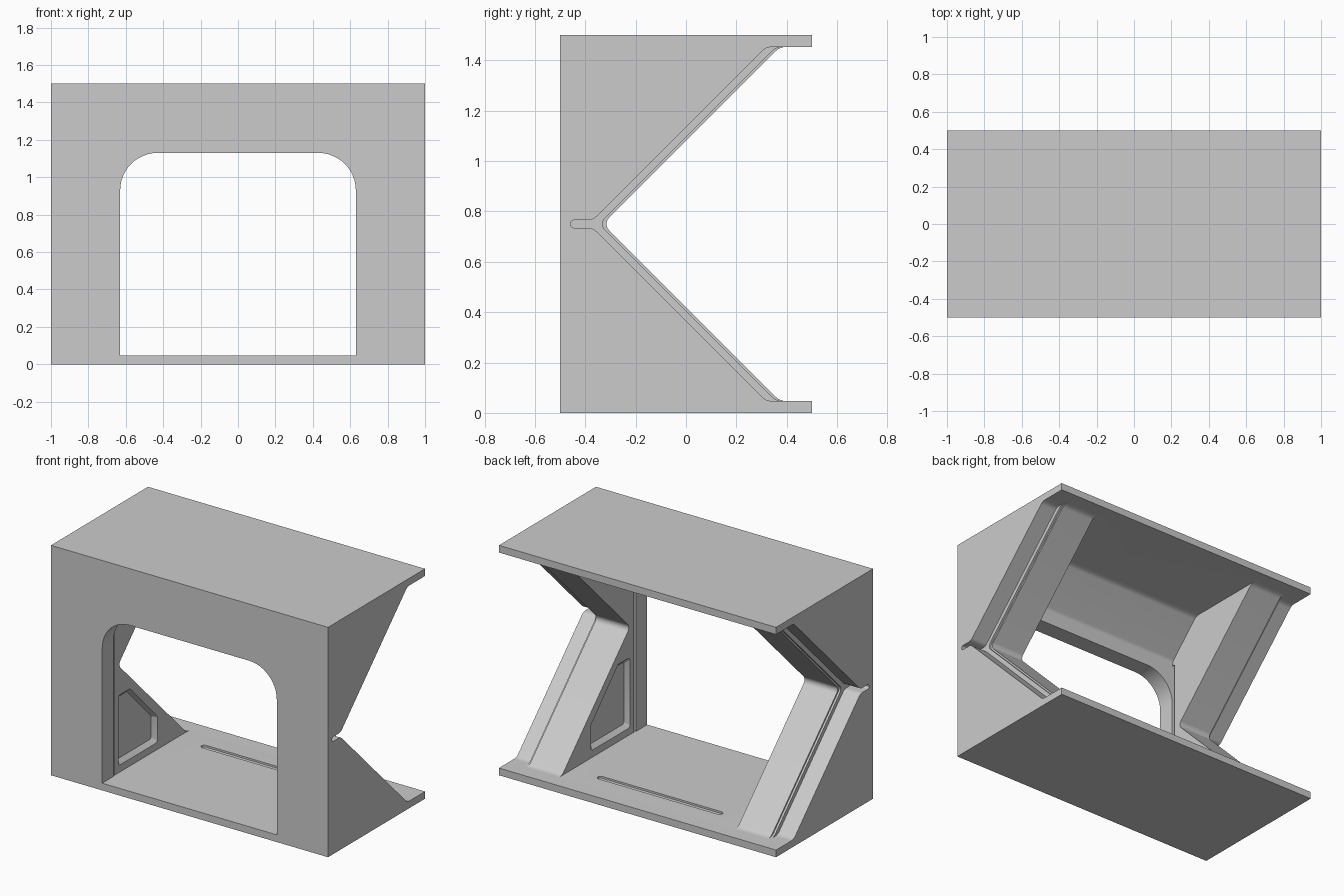
import bpy, bmesh
from math import tan
from mathutils import Vector

if "Cube" in bpy.data.objects:
    bpy.data.objects.remove(bpy.data.objects["Cube"])

FLOOR, TOP = 0.047, 1.453


def fillet(corners, n=8):
    """Round each (a, b, radius) corner of a closed 2D outline."""
    out = []
    for i, (a, b, r) in enumerate(corners):
        p = Vector((a, b))
        if r == 0:
            out.append(p)
            continue
        u = (Vector(corners[i - 1][:2]) - p).normalized()
        v = (Vector(corners[(i + 1) % len(corners)][:2]) - p).normalized()
        half = u.angle(v) / 2
        s, e = p + u * (r / tan(half)), p + v * (r / tan(half))
        c = p + (u + v).normalized() * (Vector((r, r / tan(half))).length)
        for k in range(n + 1):
            d = (s - c).normalized().slerp((e - c).normalized(), k / n)
            out.append(c + d * r)
    return out


def prism(name, outline, lo, hi, axis, end_scale=1.0):
    """Extrude a 2D outline along an axis, optionally tapering to the far end."""
    place = {'x': lambda p, t: (t, p.x, p.y),
             'y': lambda p, t: (p.x, t, p.y),
             'z': lambda p, t: (p.x, p.y, t)}[axis]
    mid = sum(outline, Vector((0, 0))) / len(outline)
    bm = bmesh.new()
    a = [bm.verts.new(place(p, lo)) for p in outline]
    b = [bm.verts.new(place(mid + (p - mid) * end_scale, hi)) for p in outline]
    bm.faces.new(a)
    bm.faces.new(b)
    for i in range(len(a)):
        j = (i + 1) % len(a)
        bm.faces.new((a[i], a[j], b[j], b[i]))
    bmesh.ops.recalc_face_normals(bm, faces=bm.faces)
    me = bpy.data.meshes.new(name)
    bm.to_mesh(me)
    bm.free()
    ob = bpy.data.objects.new(name, me)
    bpy.context.collection.objects.link(ob)
    return ob


def rect(a0, a1, b0, b1, r=0):
    return fillet([(a0, b0, r), (a1, b0, r), (a1, b1, r), (a0, b1, r)])


def notch(s):
    """V-shaped side cut whose lower leg follows y + z = s."""
    y = s - FLOOR
    return fillet([(0.7, FLOOR, 0), (y, FLOOR, 0.06), (s - 0.75, 0.75, 0.035),
                   (y, TOP, 0.06), (0.7, TOP, 0)])


def cut(cutter):
    cutter.hide_render = True
    m = frame.modifiers.new("cut", 'BOOLEAN')
    m.operation, m.solver, m.object = 'DIFFERENCE', 'EXACT', cutter
    bpy.context.view_layer.objects.active = frame
    bpy.ops.object.modifier_apply(modifier=m.name)
    bpy.data.objects.remove(cutter)


# Solid block of the doorway section
frame = prism("doorway_frame", rect(-1, 1, -0.5, 0.5), 0, 1.5, 'z')

# Main V cut through both sides
cut(prism("v_cut", notch(0.42), -1.2, 1.2, 'x'))

# Passage with a sloped soffit behind the lintel
passage = fillet([(-0.385, FLOOR, 0), (0.7, FLOOR, 0), (0.7, TOP, 0),
                  (-0.16, TOP, 0.06), (-0.385, 1.228, 0.04)])
cut(prism("passage_cut", passage, -0.634, 0.634, 'x'))

# Door opening with rounded upper corners
door = fillet([(-0.63, FLOOR, 0), (0.63, FLOOR, 0),
               (0.63, 1.13, 0.2), (-0.63, 1.13, 0.2)], 12)
cut(prism("door_cut", door, -0.7, -0.3, 'y'))

# Recessed outer strip with a narrow slot at the point of the V
lower = [(0.7, FLOOR, 0), (0.365 - FLOOR, FLOOR, 0.06),
         (-0.37, 0.735, 0.05), (-0.458, 0.735, 0.012)]
upper = [(y, 1.5 - z, r) for y, z, r in reversed(lower)]
outer = fillet(lower + upper)

# Lower wall panel outline
panel = fillet([(-0.335, 0.085, 0.02), (0.083, 0.085, 0.02), (0.083, 0.26, 0.02),
                (-0.21, 0.56, 0.02), (-0.335, 0.56, 0.02)], 4)

for s in (-1, 1):
    cut(prism("edge_step_cut", notch(0.405), s * 0.872, s * 1.2, 'x'))
    cut(prism("outer_strip_cut", outer, s * 0.885, s * 1.2, 'x'))
    cut(prism("panel_cut", panel, s * 0.625, s * 0.662, 'x', 0.85))
    # Seam between door jamb and side wall
    cut(prism("seam_cut", rect(-0.385, -0.37, FLOOR, 1.2), s * 0.6, s * 0.65, 'x'))

# Long rounded slot in the floor
cut(prism("floor_slot_cut", rect(-0.45, 0.45, 0.246, 0.286, 0.0199), 0.035, 0.1, 'z'))

# Smooth the fillets and keep the hard edges
bpy.ops.object.select_all(action='DESELECT')
frame.select_set(True)
bpy.context.view_layer.objects.active = frame
bpy.ops.object.shade_smooth_by_angle(angle=0.5)
